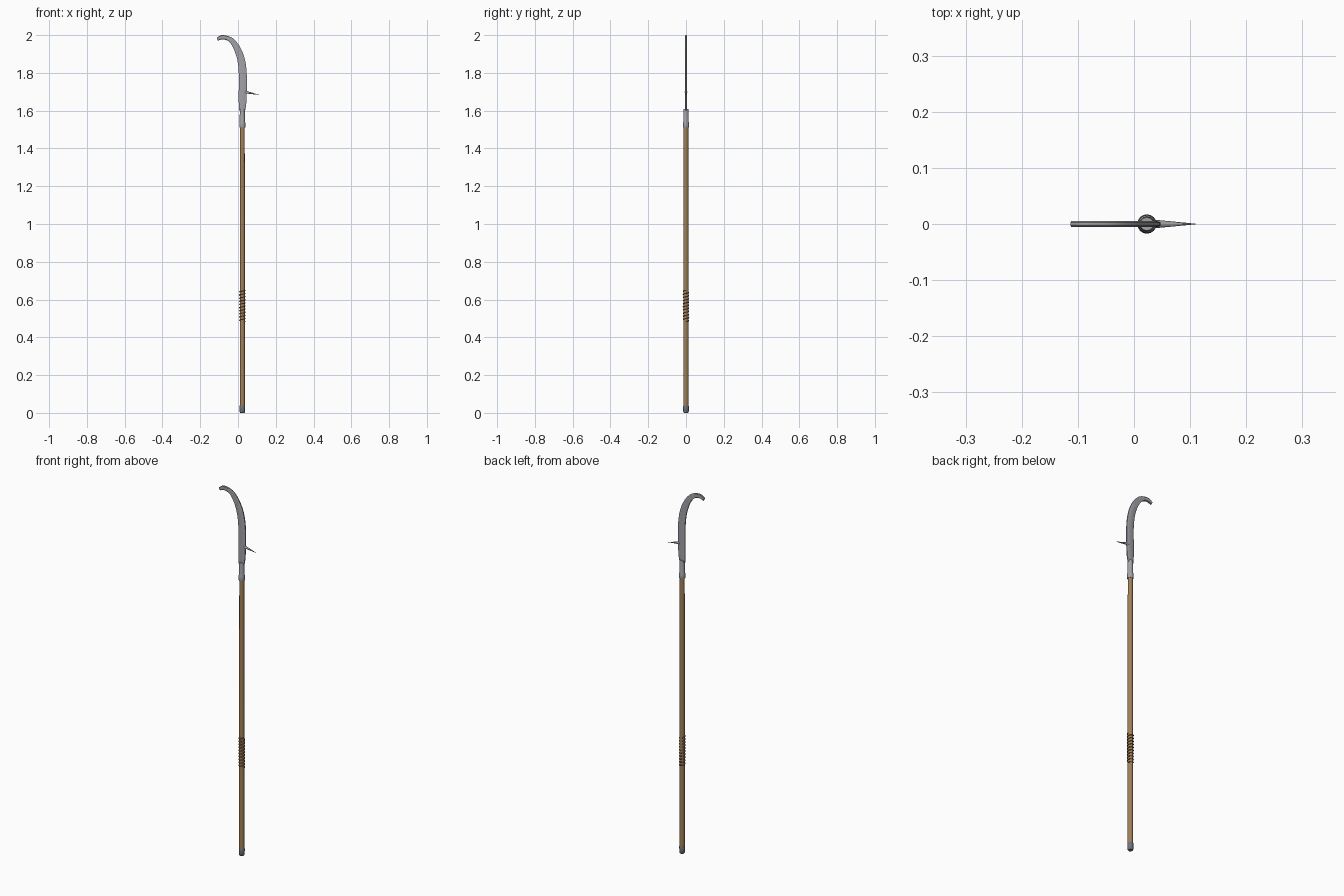
import bpy, bmesh, math
from mathutils import Vector

if "Cube" in bpy.data.objects:
    bpy.data.objects.remove(bpy.data.objects["Cube"])

CX = 0.023  # pole axis

def mat(name, col):
    m = bpy.data.materials.new(name)
    m.diffuse_color = (*col, 1)
    m.use_nodes = True
    m.node_tree.nodes["Principled BSDF"].inputs["Base Color"].default_value = m.diffuse_color
    return m

wood = mat("wood", (0.36, 0.22, 0.10))
leather = mat("leather", (0.20, 0.10, 0.055))
steel = mat("steel", (0.36, 0.36, 0.39))
dark_steel = mat("dark_steel", (0.16, 0.18, 0.20))

def finish(name, bm, material, angle=35):
    bmesh.ops.recalc_face_normals(bm, faces=bm.faces)
    me = bpy.data.meshes.new(name)
    bm.to_mesh(me)
    bm.free()
    ob = bpy.data.objects.new(name, me)
    bpy.context.collection.objects.link(ob)
    me.materials.append(material)
    bpy.ops.object.select_all(action='DESELECT')
    bpy.context.view_layer.objects.active = ob
    ob.select_set(True)
    bpy.ops.object.shade_smooth_by_angle(angle=math.radians(angle))
    return ob

def turned(name, profile, material, sides=12):
    """Closed solid of revolution about the pole axis; profile is (radius, z)."""
    bm = bmesh.new()
    rings = [[bm.verts.new((CX + r * math.cos(2 * math.pi * i / sides),
                            r * math.sin(2 * math.pi * i / sides), z))
              for i in range(sides)] for r, z in profile]
    for a, b in zip(rings, rings[1:]):
        for i in range(sides):
            j = (i + 1) % sides
            bm.faces.new((a[i], a[j], b[j], b[i]))
    bm.faces.new(rings[0])
    bm.faces.new(rings[-1])
    return finish(name, bm, material)

def spline(pts, steps=4):
    """Catmull-Rom through the points."""
    p = [Vector(q) for q in pts]
    p = [2 * p[0] - p[1]] + p + [2 * p[-1] - p[-2]]
    out = []
    for a, b, c, d in zip(p, p[1:], p[2:], p[3:]):
        for k in range(steps):
            t = k / steps
            out.append(0.5 * (2 * b + (c - a) * t + (2 * a - 5 * b + 4 * c - d) * t**2
                              + (3 * b - a - 3 * c + d) * t**3))
    return out + [p[-2]]

# Pole, butt cap and socket
turned("shaft", [(0.0135, 0.01), (0.0135, 0.8), (0.0125, 1.55)], wood)
turned("butt_cap", [(0.011, 0), (0.0145, 0.005), (0.0150, 0.036), (0.0138, 0.04)], dark_steel)
turned("socket", [(0.0150, 1.51), (0.0162, 1.514), (0.0160, 1.535), (0.0142, 1.542),
                  (0.0135, 1.60), (0.0120, 1.61)], steel)

# Helical grip wrap
bm = bmesh.new()
turns, seg, n, rad = 10, 16, 6, 0.0033
prev = None
for i in range(turns * seg + 1):
    a = 2 * math.pi * i / seg
    z = 0.483 + 0.166 * i / (turns * seg)
    ring = []
    for k in range(n):
        b = 2 * math.pi * k / n
        r = 0.0140 + rad * math.cos(b)
        ring.append(bm.verts.new((CX + r * math.cos(a), r * math.sin(a), z + rad * math.sin(b))))
    if prev:
        for k in range(n):
            bm.faces.new((prev[k], prev[(k + 1) % n], ring[(k + 1) % n], ring[k]))
    else:
        bm.faces.new(ring)
    prev = ring
bm.faces.new(prev)
finish("grip_wrap", bm, leather, 50)

# Flat hooked blade: paired outer and inner edge curves
outer = spline([(0.038, 1.60), (0.044, 1.64), (0.047, 1.72), (0.046, 1.80), (0.039, 1.86),
                (0.024, 1.91), (-0.002, 1.957), (-0.034, 1.988), (-0.075, 2.0), (-0.098, 1.996), (-0.113, 1.985)])
inner = spline([(0.006, 1.60), (0.004, 1.64), (0.004, 1.72), (0.004, 1.80), (-0.002, 1.86),
                (-0.014, 1.905), (-0.028, 1.938), (-0.048, 1.966), (-0.074, 1.977), (-0.092, 1.976), (-0.107, 1.970)])
bm = bmesh.new()
prev = None
for o, i in zip(outer, inner):
    section = [(0, 0.003), (0.12, 0.005), (0.88, 0.005), (1, 0.003)]
    section += [(t, -y) for t, y in reversed(section)]
    ring = []
    for t, y in section:
        p = o.lerp(i, t)
        ring.append(bm.verts.new((p.x, y, p.y)))
    if prev:
        for k in range(8):
            bm.faces.new((prev[k], prev[(k + 1) % 8], ring[(k + 1) % 8], ring[k]))
    else:
        bm.faces.new(ring)
    prev = ring
bm.faces.new(prev)
finish("hook_blade", bm, steel, 25)

# Back spike
base, tip = Vector((0.038, 0, 1.699)), Vector((0.110, 0, 1.684))
bm = bmesh.new()
bmesh.ops.create_cone(bm, cap_ends=True, segments=8, radius1=0.0075, radius2=0.0005,
                      depth=(tip - base).length)
bm.transform((tip - base).to_track_quat('Z', 'Y').to_matrix().to_4x4())
bmesh.ops.translate(bm, verts=bm.verts, vec=(base + tip) / 2)
finish("back_spike", bm, steel, 50)
